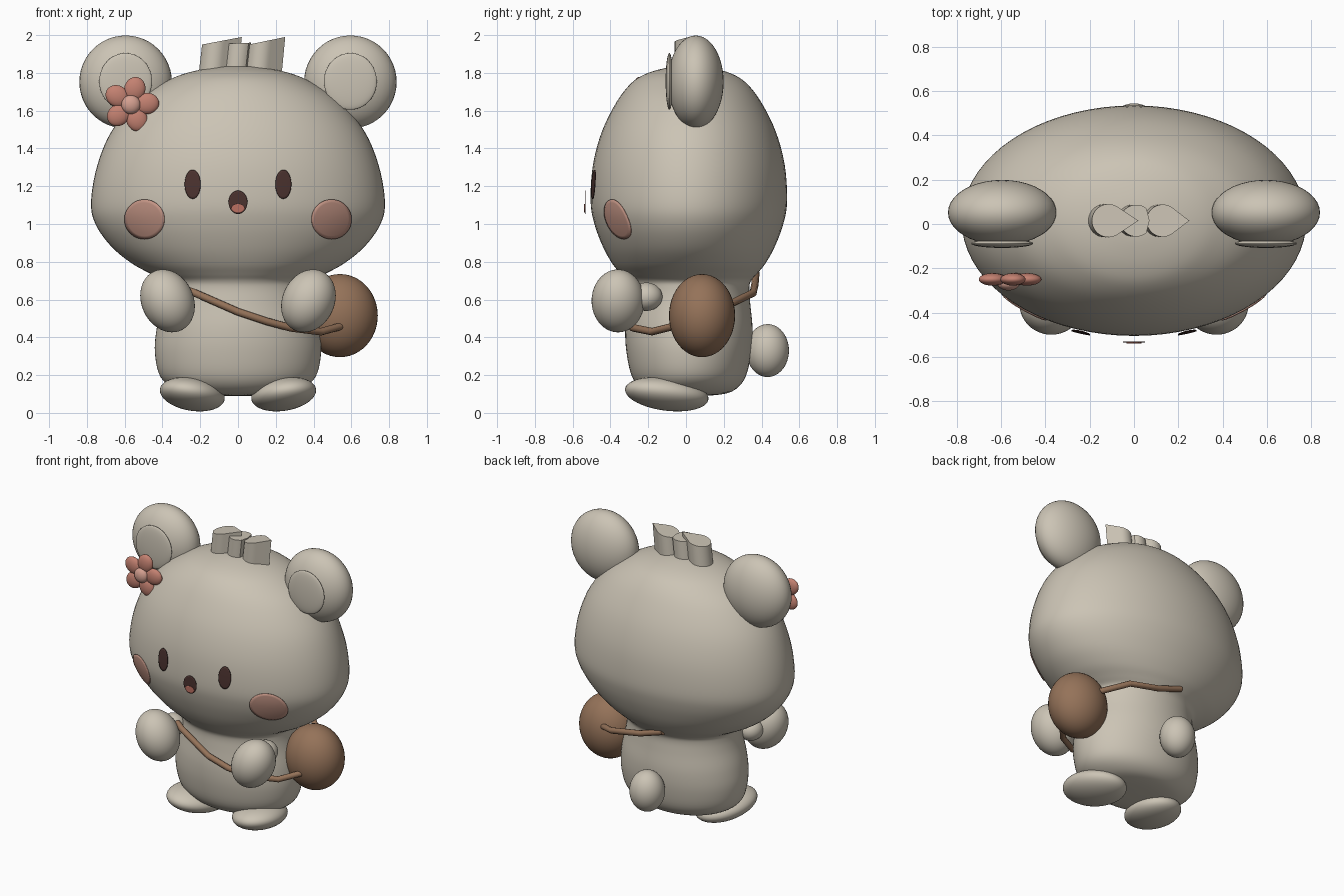
import bpy
import bmesh
import math
from mathutils import Vector, Matrix

default = bpy.data.objects.get("Cube")
if default:
    bpy.data.objects.remove(default)


def material(name, *rgb):
    m = bpy.data.materials.new(name)
    m.use_nodes = True
    m.diffuse_color = (*rgb, 1)
    m.node_tree.nodes["Principled BSDF"].inputs["Base Color"].default_value = (*rgb, 1)
    return m


FUR = material("warm grey fur", 0.60, 0.55, 0.46)
LEATHER = material("brown leather", 0.30, 0.17, 0.10)
PETAL = material("dusty rose", 0.55, 0.22, 0.165)
PISTIL = material("pale rose", 0.66, 0.35, 0.28)
BLUSH = material("blush pink", 0.55, 0.30, 0.235)
DARK = material("dark brown", 0.07, 0.032, 0.028)
TONGUE = material("tongue red", 0.50, 0.16, 0.12)


def finish(name, bm, mat, angle=50):
    bmesh.ops.recalc_face_normals(bm, faces=bm.faces)
    mesh = bpy.data.meshes.new(name)
    bm.to_mesh(mesh)
    bm.free()
    obj = bpy.data.objects.new(name, mesh)
    bpy.context.collection.objects.link(obj)
    mesh.materials.append(mat)
    bpy.ops.object.select_all(action='DESELECT')
    obj.select_set(True)
    bpy.context.view_layer.objects.active = obj
    bpy.ops.object.shade_smooth_by_angle(angle=math.radians(angle))
    return obj


def ellipsoid(name, center, radii, mat, rot=(0, 0, 0)):
    """Scaled ball; rot is in degrees around x, y, z."""
    bm = bmesh.new()
    bmesh.ops.create_uvsphere(bm, u_segments=40, v_segments=24, radius=1)
    m = Matrix.Translation(center)
    for axis, deg in zip("ZYX", reversed(rot)):
        m = m @ Matrix.Rotation(math.radians(deg), 4, axis)
    bm.transform(m @ Matrix.Diagonal((*radii, 1)))
    return finish(name, bm, mat)


# Body and head: one smooth column of ellipses (height, half width, half depth)
CENTER_Y = 0.015
KEYS = [Vector(k) for k in (
    (.09, 0, 0), (.095, .2, .15), (.12, .32, .24), (.19, .41, .30), (.32, .44, .33),
    (.45, .43, .337), (.58, .40, .325), (.66, .39, .32), (.70, .40, .33),
    (.735, .46, .36), (.79, .56, .405), (.88, .67, .455), (1.0, .755, .50),
    (1.12, .778, .52), (1.31, .745, .508), (1.49, .67, .46), (1.65, .54, .38),
    (1.75, .39, .30), (1.80, .27, .215), (1.83, .12, .1), (1.838, 0, 0))]


def smooth_profile(keys, steps=5):
    pts = []
    for i in range(len(keys) - 1):
        a, b = keys[max(i - 1, 0)], keys[i]
        c, d = keys[i + 1], keys[min(i + 2, len(keys) - 1)]
        for s in range(steps):
            t = s / steps
            pts.append(0.5 * (2 * b + (c - a) * t + (2 * a - 5 * b + 4 * c - d) * t ** 2
                              + (3 * b - a - 3 * c + d) * t ** 3))
    return pts + [keys[-1]]


PROFILE = smooth_profile(KEYS)


def front_y(x, z):
    """Depth of the front surface at a given x and z."""
    for p, q in zip(PROFILE, PROFILE[1:]):
        if p.x <= z <= q.x:
            r = p.lerp(q, (z - p.x) / max(q.x - p.x, 1e-6))
            return CENTER_Y - r.z * math.sqrt(max(0, 1 - (x / r.y) ** 2))
    return CENTER_Y


def body_and_head(sides=72):
    bm = bmesh.new()
    rings = []
    for z, rx, ry in PROFILE:
        rings.append([bm.verts.new((rx * math.cos(a), CENTER_Y + ry * math.sin(a), z))
                      for a in (math.tau * i / sides for i in range(sides))])
    for lo, hi in zip(rings, rings[1:]):
        for i in range(sides):
            j = (i + 1) % sides
            bm.faces.new((lo[i], lo[j], hi[j], hi[i]))
    bmesh.ops.remove_doubles(bm, verts=bm.verts, dist=1e-5)
    finish("body_and_head", bm, FUR, 80)


def face_patch(name, x, z, rx, rz, mat, lift, flat_y=None, sides=36, rings=6):
    """Oval plate following the face, or flat at a fixed depth."""
    bm = bmesh.new()

    def point(u, w):
        y = flat_y if flat_y is not None else front_y(u, w) - lift
        return bm.verts.new((u, y, w))

    middle = point(x, z)
    last = None
    for k in range(1, rings + 1):
        f = k / rings
        ring = [point(x + rx * f * math.cos(math.tau * i / sides),
                      z + rz * f * math.sin(math.tau * i / sides)) for i in range(sides)]
        for i in range(sides):
            j = (i + 1) % sides
            if last:
                bm.faces.new((last[i], last[j], ring[j], ring[i]))
            else:
                bm.faces.new((middle, ring[j], ring[i]))
        last = ring
    obj = finish(name, bm, mat)
    thick = obj.modifiers.new("thickness", 'SOLIDIFY')
    thick.thickness = 0.004
    thick.offset = 0


def hair_tuft(name, x, y, radius, length, low, high, base=1.78, sides=28):
    """Teardrop prism with a slanted top rising to the point."""
    bm = bmesh.new()
    outline = [(x + length, y)]
    for i in range(sides + 1):
        a = math.radians(50 + 260 * i / sides)
        outline.append((x + radius * math.cos(a), y + radius * math.sin(a)))
    x0, x1 = x - radius, x + length
    bottom = [bm.verts.new((u - 0.02, v, base)) for u, v in outline]
    top = [bm.verts.new((u, v, low + (high - low) * (u - x0) / (x1 - x0))) for u, v in outline]
    n = len(outline)
    for i in range(n):
        j = (i + 1) % n
        bm.faces.new((bottom[i], bottom[j], top[j], top[i]))
    bm.faces.new(top)
    bm.faces.new(bottom[::-1])
    finish(name, bm, FUR, 40)


body_and_head()

# Paired parts
for side, s in (("left", 1), ("right", -1)):
    ellipsoid(side + "_ear", (s * .595, .052, 1.752), (.245, .147, .246), FUR)
    ellipsoid(side + "_inner_ear", (s * .595, -.088, 1.755), (.14, .02, .15), FUR)
    ellipsoid(side + "_shoulder", (s * .36, -.21, .615), (.08, .085, .075), FUR)
    ellipsoid(side + "_hand", (s * .373, -.36, .593), (.138, .14, .172), FUR, (0, s * 25, 0))
    ellipsoid(side + "_foot", (s * .242, -.102, .099), (.17, .225, .085), FUR,
              (-8, s * -6, s * 14))
    face_patch(side + "_eye", s * .24, 1.21, .042, .077, DARK, .014)
    face_patch(side + "_cheek", s * .495, 1.025, .106, .105, BLUSH, .006)

ellipsoid("tail", (0, .432, .33), (.115, .113, .14), FUR)

# Mouth
face_patch("mouth", 0, 1.115, .05, .062, DARK, 0, flat_y=-.533)
face_patch("tongue", 0, 1.083, .034, .023, TONGUE, 0, flat_y=-.538)

# Hair tufts on the crown
hair_tuft("hair_tuft_right", -.115, .015, .075, .135, 1.95, 1.99)
hair_tuft("hair_tuft_left", .13, .015, .073, .12, 1.95, 1.99)
hair_tuft("hair_tuft_middle", .01, .015, .072, .06, 1.955, 1.96)

# Flower beside the ear
for i in range(5):
    a = math.radians(4 + 72 * i)
    ellipsoid("petal_%d" % (i + 1),
              (-.567 + .085 * math.cos(a), -.25, 1.632 + .085 * math.sin(a)),
              (.064, .028, .056), PETAL, (0, -math.degrees(a), 0))
ellipsoid("flower_center", (-.567, -.268, 1.632), (.05, .032, .05), PISTIL)

# Shoulder bag and its strap
ellipsoid("bag", (.54, .085, .515), (.2, .175, .22), LEATHER)


def strap(name, points):
    curve = bpy.data.curves.new(name, 'CURVE')
    curve.dimensions = '3D'
    curve.bevel_depth = 0.02
    curve.bevel_resolution = 3
    curve.use_fill_caps = True
    line = curve.splines.new('POLY')
    line.points.add(len(points) - 1)
    for p, co in zip(line.points, points):
        p.co = (*co, 1)
    curve.materials.append(LEATHER)
    bpy.context.collection.objects.link(bpy.data.objects.new(name, curve))


strap("strap_front", [(-.30, -.25, .66), (-.24, -.28, .64), (0, -.33, .535), (.15, -.32, .485),
                      (.28, -.28, .45), (.44, -.18, .43), (.55, -.06, .46)])
strap("strap_back", [(.52, .2, .56), (.33, .355, .635), (.1, .365, .68), (-.08, .37, .74)])
